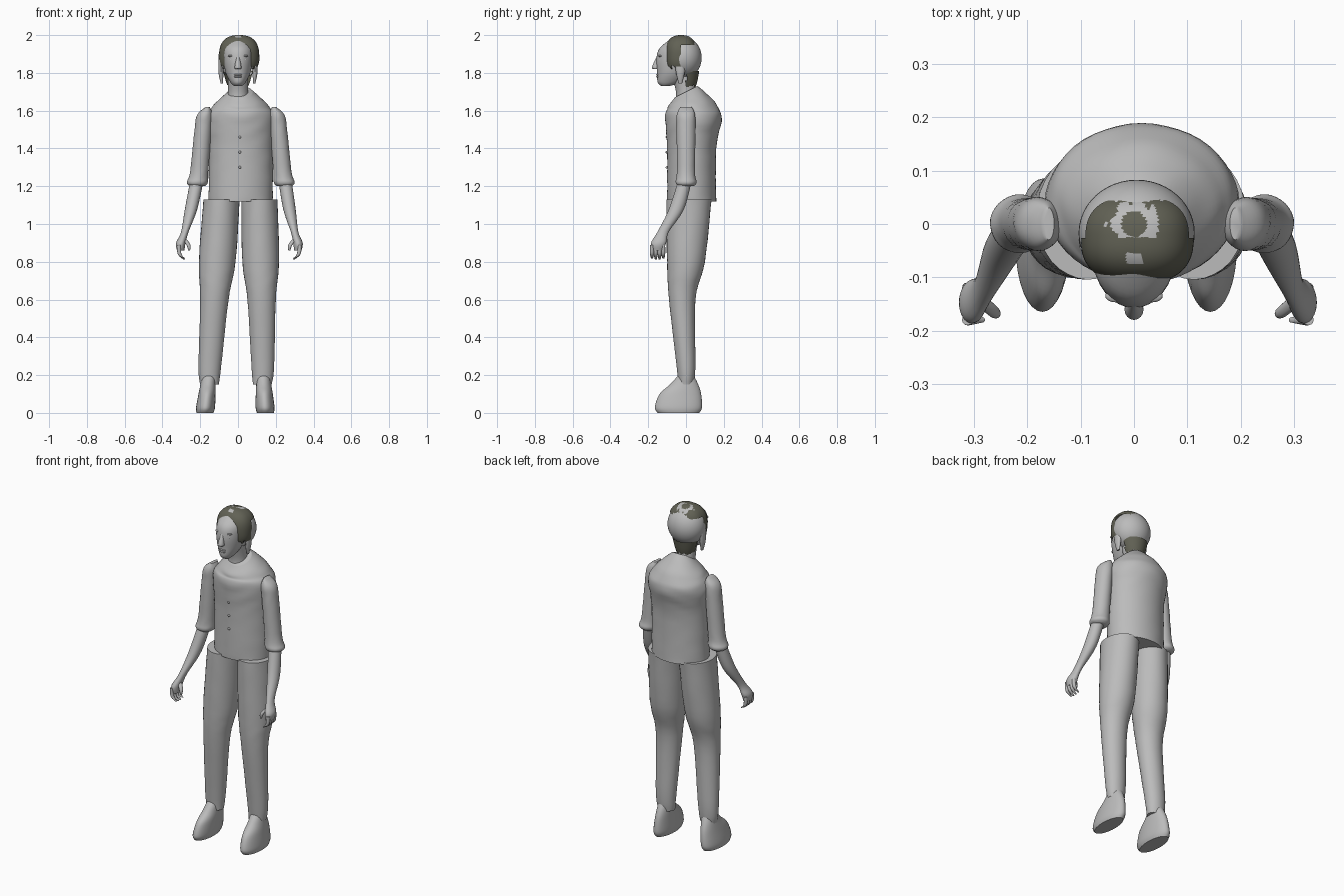
import bpy, bmesh, math
from mathutils import Vector

default_cube = bpy.data.objects.get("Cube")
if default_cube:
    bpy.data.objects.remove(default_cube)


def material(name, red, green, blue):
    mat = bpy.data.materials.new(name)
    mat.use_nodes = True
    mat.diffuse_color = (red, green, blue, 1)
    shader = mat.node_tree.nodes["Principled BSDF"]
    shader.inputs["Base Color"].default_value = mat.diffuse_color
    return mat


GREY = material("pale grey", .5, .5, .5)
DARK = material("dark olive", .12, .12, .09)


def finish(bm, name, materials, keep=None):
    # Trim unwanted faces, then shade smoothly with sharp hems
    if keep:
        unwanted = [face for face in bm.faces if not keep(face.calc_center_median())]
        bmesh.ops.delete(bm, geom=unwanted, context="FACES")
    bmesh.ops.recalc_face_normals(bm, faces=bm.faces)
    mesh = bpy.data.meshes.new(name)
    bm.to_mesh(mesh)
    bm.free()
    for mat in materials:
        mesh.materials.append(mat)
    part = bpy.data.objects.new(name, mesh)
    bpy.context.collection.objects.link(part)
    bpy.ops.object.select_all(action="DESELECT")
    part.select_set(True)
    bpy.context.view_layer.objects.active = part
    bpy.ops.object.shade_smooth_by_angle(angle=math.radians(50))


def sway(height):
    # The body leans slightly towards its left
    return min(height, 1.2) / 40 - .015


def smooth_path(sections, steps):
    # Rounded interpolation between neighbouring cross-sections
    padded = [sections[0], *sections, sections[-1]]
    path = []
    for before, start, end, after in zip(padded, padded[1:], padded[2:], padded[3:]):
        leave, arrive = (end - before) / 2, (after - start) / 2
        for step in range(steps):
            t = step / steps
            ease = t * t * (3 - 2 * t)
            bend = leave * (1 - t) - arrive * t
            path.append(start.lerp(end, ease) + bend * t * (1 - t))
    return path + [sections[-1]]


def loft(name, rows, side=1, lean=True, mat=GREY, sides=32, fold=0, tilt=None, keep=None):
    # Rows hold height, x, y, half width and, unless round, half depth
    sections = [Vector(row if len(row) == 5 else (*row, row[-1])) for row in rows]
    bm = bmesh.new()
    rings = []
    for z, x, y, width, depth in smooth_path(sections, 6):
        shift = sway(z) if lean else 0
        slope = tilt(z) if tilt else 0
        ring = []
        for index in range(sides):
            angle = math.tau * index / sides
            wave = math.sin(z * 70 + 2 * math.sin(angle * 3)) * math.sin(angle * 2 + z * 9)
            across = math.cos(angle) * width * (1 + fold * wave)
            along = math.sin(angle) * depth * (1 + fold * wave)
            ring.append(bm.verts.new((side * (x + across) + shift, y + along, z + slope * along)))
        rings.append(ring)
    for lower, upper in zip(rings, rings[1:]):
        for index in range(sides):
            previous = index - 1
            bm.faces.new((lower[previous], lower[index], upper[index], upper[previous]))
    bm.faces.new(rings[0])
    bm.faces.new(rings[-1])
    finish(bm, name, [mat], keep)


def column(name, rows, **options):
    # Central loft whose rows leave out x
    loft(name, [(z, 0, *rest) for z, *rest in rows], **options)


def ball(name, centre, radii, segments=20, boxy=1, materials=(GREY,), keep=None, paint=None):
    bm = bmesh.new()
    bmesh.ops.create_uvsphere(bm, u_segments=segments, v_segments=segments // 2, radius=1)
    for vert in bm.verts:
        vert.co = [middle + radius * math.copysign(abs(value) ** boxy, value)
                   for middle, radius, value in zip(centre, radii, vert.co)]
    if paint:
        for face in bm.faces:
            face.material_index = paint(face.calc_center_median())
    finish(bm, name, materials, keep)


# Shirt, with a collar that dips at the front
column("shirt", [(1.12, .03, .17, .13), (1.4, .03, .17, .13), (1.56, .04, .18, .15),
                 (1.62, .03, .15, .13), (1.66, .01, .11, .1), (1.7, 0, .06, .06)],
       sides=48, fold=.012, tilt=lambda z: max(0, z - 1.6) * 5)
for row in range(4):
    ball("shirt_button", (.01, -.1, 1.3 + row * .08), (.007, .008, .007))

for side, label in ((1, "left"), (-1, "right")):
    loft(label + "_trouser_leg",
         [(.15, .14, 0, .05, .04), (.25, .14, 0, .06, .05), (.6, .125, -.02, .075, .07),
          (.8, .115, 0, .097, .1), (1.13, .1, .015, .096, .12)], side, fold=.01)

    # Rounded shoe
    loft(label + "_shoe",
         [(z, .16 - z / 12, y, width, depth) for z, y, width, depth in
          ((0, -.04, .045, .11), (.03, -.04, .05, .125), (.1, -.03, .045, .11),
           (.15, -.01, .04, .075), (.2, 0, .035, .04))], side)

    # Sleeve with a gathered cuff
    loft(label + "_sleeve",
         [(1.2, .23, 0, .04), (1.22, .23, 0, .055), (1.28, .22, 0, .048),
          (1.5, .2, 0, .045, .05), (1.58, .19, 0, .04, .048), (1.62, .175, 0, .01, .03)],
         side, fold=.015)

    # Forearm running into the palm
    loft(label + "_forearm",
         [(.86, .31, -.15, .02, .03), (.9, .31, -.145, .025, .04), (.96, .29, -.12, .02, .03),
          (1.08, .26, -.05, .033, .04), (1.25, .23, 0, .035)], side)

    # Curled fingers and thumb
    for finger in range(4):
        y = finger * .02 - .18
        tip = .81 + .01 * abs(finger - 1.5) / 2
        loft(label + "_finger", [(tip, .29, y, .005), (.84, .315, y, .01), (.89, .32, y, .01)],
             side, sides=12)
    loft(label + "_thumb",
         [(.86, .265, -.17, .005), (.89, .27, -.165, .011), (.93, .3, -.14, .012)],
         side, sides=12)

# Neck and head
column("neck", [(1.62, 0, .06), (1.7, 0, .053), (1.82, -.03, .055)], lean=False)
column("head", [(1.73, -.11, .02), (1.75, -.09, .04, .06), (1.8, -.07, .065, .083),
                (1.87, -.06, .077, .097), (1.93, -.05, .075, .09), (1.98, -.03, .045, .05)],
       lean=False)

# Facial features
column("nose", [(1.82, -.155, .012), (1.83, -.16, .018, .02), (1.89, -.147, .007)],
       lean=False, sides=16)
for height in (1.78, 1.79):
    ball("lip", (0, -.145, height), (.022, .013, .006))
ball("chin", (0, -.12, 1.75), (.02, .02, .02))

for side in (1, -1):
    ball("eye", (side * .032, -.135, 1.87), (.015, .01, .008))
    ball("brow", (side * .034, -.135, 1.89), (.02, .012, .006))
    ball("ear", (side * .077, -.045, 1.85), (.01, .02, .03))
    loft("side_lock", [(1.745, .086, -.03, .006, .01), (1.8, .09, -.03, .013, .023),
                       (1.87, .09, -.03, .013, .03)], side, lean=False, sides=12)


def ragged(point):
    # Uneven strand ends
    return (math.sin(point.x * 210) + math.sin(point.x * 430) / 2) / 150


def dark_area(point):
    crown = point.z > 1.945 and point.y < .05 + ragged(point)
    temple = abs(point.x) > .067 and point.z > 1.83 + ragged(point)
    fringe = point.z > 1.925
    return crown or point.y < -.03 and (temple or fringe)


def thin_patch(point):
    # A pale crescent and a short streak on the crown
    radius = math.hypot(point.x, point.y)
    crescent = .024 < radius < .045 + ragged(point) and point.y > -.025
    streak = abs(point.x) < .015 and abs(point.y + .065) < .01
    return int(point.z > 1.97 and (crescent or streak))


# Hair: smooth back, dark nape, dark crown with temples
ball("hair_back", (.005, -.017, 1.88), (.109, .1, .112), segments=48,
     keep=lambda point: point.y > -.04 and point.z > 1.78 + ragged(point) / 2)
column("hair_nape", [(1.72, 0, .05), (1.76, -.005, .066), (1.81, -.01, .08)],
       lean=False, mat=DARK, sides=40,
       keep=lambda point: point.y > 0 and point.z > 1.73 + ragged(point))
ball("hair_crown", (.006, -.026, 1.89), (.106, .086, .11), segments=96, boxy=.8,
     materials=(DARK, GREY), keep=dark_area, paint=thin_patch)
